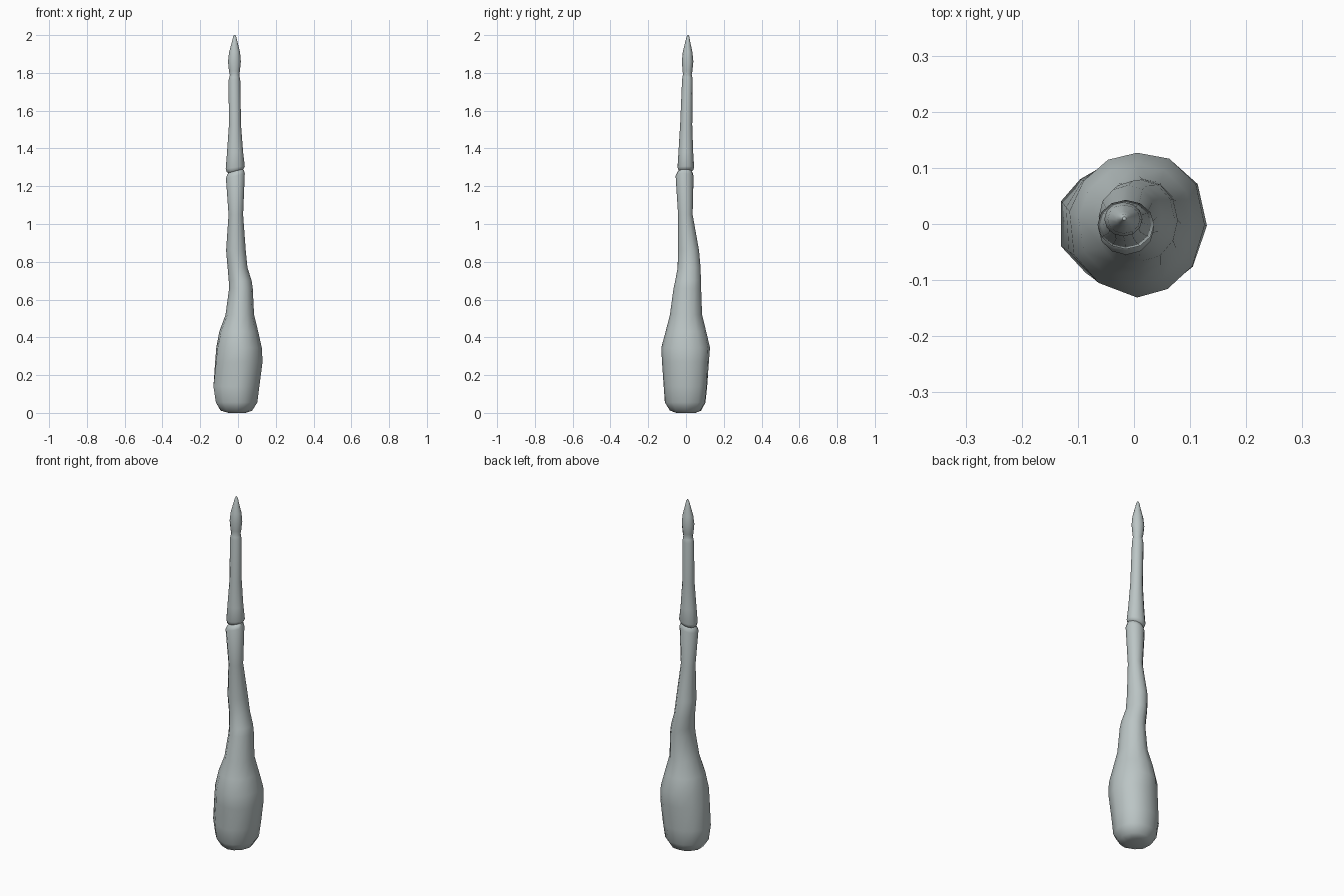
import bpy, bmesh, math

mat = bpy.data.materials.new("pale grey")
mat.diffuse_color = (0.50, 0.56, 0.56, 1)

# Handle cross-section: rounded with one flat on the left side
FLAT = [(1, 0), (.87, .64), (.45, .97), (0, 1), (-.36, .94), (-.72, .72),
        (-1, .38), (-1, -.32), (-.64, -.73), (0, -1), (.40, -.90), (.77, -.63)]
ROUND = [(math.cos(i * math.pi / 6), math.sin(i * math.pi / 6)) for i in range(12)]


def loft(name, rows):
    """rows: z, left, right, front, back, tilt along x, share of flat section"""
    bm = bmesh.new()
    rings = []
    for z, x0, x1, y0, y1, tilt, flat in rows:
        ring = []
        for (fx, fy), (rx, ry) in zip(FLAT, ROUND):
            u = fx * flat + rx * (1 - flat)
            v = fy * flat + ry * (1 - flat)
            dx = u * (x1 - x0) / 2
            ring.append(bm.verts.new(((x0 + x1) / 2 + dx,
                                      (y0 + y1) / 2 + v * (y1 - y0) / 2,
                                      z + tilt * dx)))
        rings.append(ring)
    for a, b in zip(rings, rings[1:]):
        for i in range(12):
            j = (i + 1) % 12
            bm.faces.new((a[i], a[j], b[j], b[i]))
    bm.faces.new(rings[0][::-1])
    bm.faces.new(rings[-1])
    bmesh.ops.recalc_face_normals(bm, faces=bm.faces)
    me = bpy.data.meshes.new(name)
    bm.to_mesh(me)
    bm.free()
    ob = bpy.data.objects.new(name, me)
    bpy.context.collection.objects.link(ob)
    me.materials.append(mat)
    bpy.ops.object.select_all(action='DESELECT')
    ob.select_set(True)
    bpy.context.view_layer.objects.active = ob
    bpy.ops.object.shade_smooth_by_angle(angle=math.radians(50))
    return ob


# Bulbous base narrowing into the bent lower stem, ending in the groove neck
loft("lower_stem", [
    (0.000, -.050, .040, -.050, .050, 0, .6),
    (0.012, -.092, .075, -.085, .080, 0, .8),
    (0.055, -.117, .102, -.112, .103, 0, 1),
    (0.140, -.130, .113, -.118, .112, 0, 1),
    (0.270, -.121, .130, -.127, .121, 0, .7),
    (0.345, -.115, .126, -.131, .127, 0, .5),
    (0.430, -.099, .107, -.108, .107, 0, .3),
    (0.520, -.066, .085, -.085, .085, 0, 0),
    (0.660, -.047, .078, -.066, .080, 0, 0),
    (0.700, -.049, .072, -.057, .079, 0, 0),
    (0.770, -.055, .050, -.044, .077, 0, 0),
    (0.860, -.063, .041, -.043, .069, 0, 0),
    (1.050, -.050, .027, -.042, .035, 0, 0),
    (1.255, -.064, .036, -.055, .040, .25, 0),
    (1.275, -.057, .030, -.045, .034, .30, 0),
    (1.285, -.045, .017, -.030, .026, .25, 0),
])

# Upper shaft above the groove, ending in a pointed bud tip
loft("upper_shaft", [
    (1.275, -.045, .017, -.030, .026, .25, 0),
    (1.284, -.060, .030, -.040, .038, .20, 0),
    (1.300, -.065, .036, -.045, .043, .12, 0),
    (1.380, -.058, .027, -.040, .038, 0, 0),
    (1.525, -.048, .016, -.031, .033, 0, 0),
    (1.760, -.050, .012, -.021, .035, 0, 0),
    (1.778, -.046, .009, -.019, .033, 0, 0),
    (1.790, -.043, .007, -.016, .030, 0, 0),
    (1.810, -.048, .010, -.018, .034, 0, 0),
    (1.860, -.053, .015, -.022, .039, 0, 0),
    (1.910, -.047, .011, -.017, .034, 0, 0),
    (1.965, -.032, -.003, -.004, .022, 0, 0),
    (1.990, -.026, -.009, .003, .018, 0, 0),
    (2.000, -.021, -.014, .007, .013, 0, 0),
])
